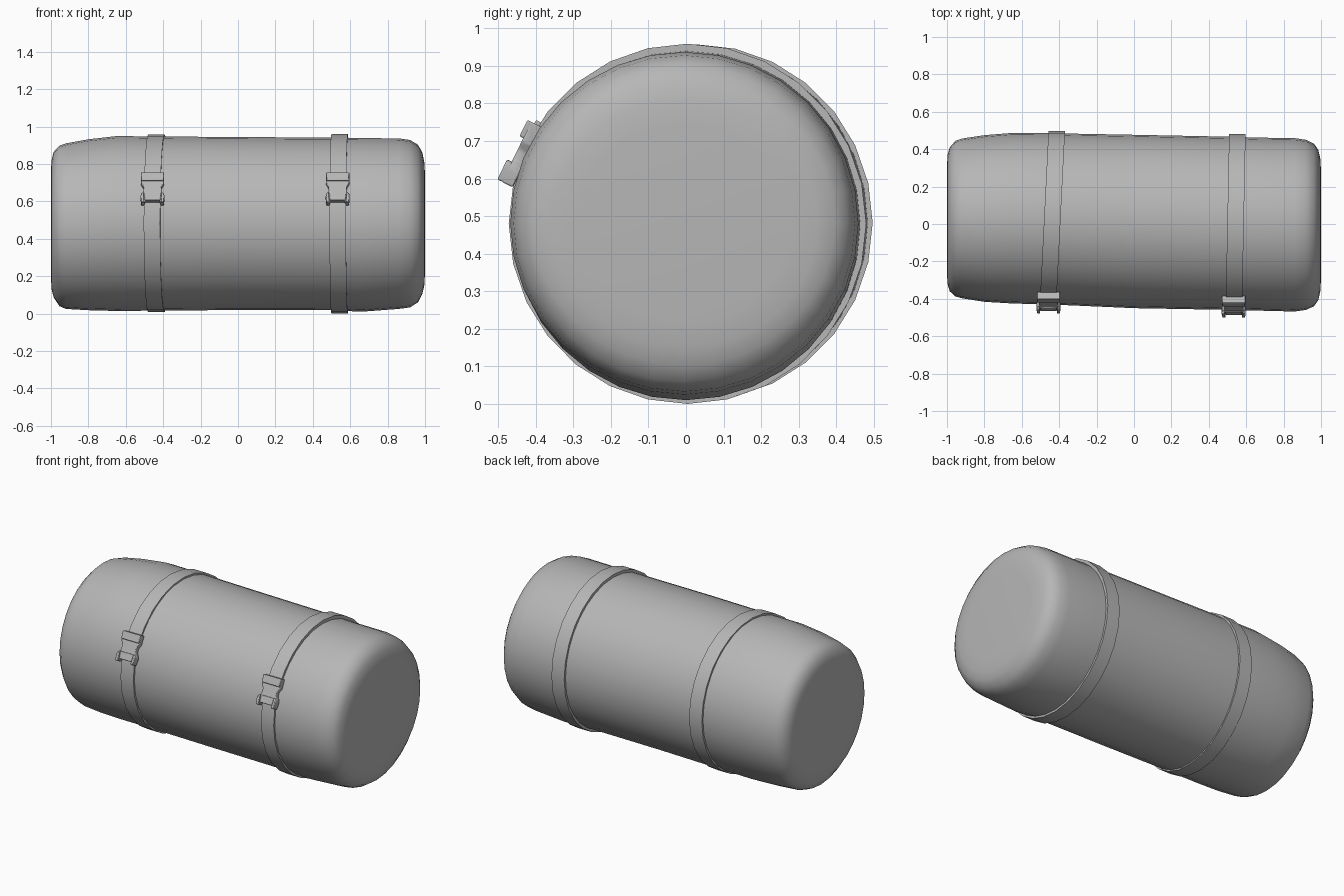
import bpy, bmesh, math
from mathutils import Matrix, Vector

if "Cube" in bpy.data.objects:
    bpy.data.objects.remove(bpy.data.objects["Cube"])

grey = bpy.data.materials.new("mid_grey")
grey.diffuse_color = (.47, .47, .47, 1)
grey.use_nodes = True
grey.node_tree.nodes["Principled BSDF"].inputs["Base Color"].default_value = grey.diffuse_color


def finish(name, bm, angle=40, bevel=0.0):
    bmesh.ops.recalc_face_normals(bm, faces=bm.faces)
    me = bpy.data.meshes.new(name)
    bm.to_mesh(me)
    bm.free()
    me.materials.append(grey)
    ob = bpy.data.objects.new(name, me)
    bpy.context.collection.objects.link(ob)
    if bevel:
        mod = ob.modifiers.new("Bevel", 'BEVEL')
        mod.width = bevel
        mod.segments = 2
    bpy.ops.object.select_all(action='DESELECT')
    ob.select_set(True)
    bpy.context.view_layer.objects.active = ob
    bpy.ops.object.shade_smooth_by_angle(angle=math.radians(angle))
    return ob


def ring(bm, n, x, cy, cz, ry, rz, slope=0.0):
    # ring around the x axis; slope leans it along y
    out = []
    for i in range(n):
        a = 2 * math.pi * i / n
        y = cy + ry * math.cos(a)
        out.append(bm.verts.new((x + slope * y, y, cz + rz * math.sin(a))))
    return out


def bridge(bm, a, b):
    n = len(a)
    for i in range(n):
        bm.faces.new((a[i], a[(i + 1) % n], b[(i + 1) % n], b[i]))


# Rolled body: x, y min, y max, z min, z max
stations = [
    (-1.000, -.26, .30, .20, .76), (-.997, -.32, .37, .13, .82),
    (-.985, -.36, .41, .085, .865), (-.955, -.387, .445, .04, .898),
    (-.92, -.397, .457, .025, .910), (-.80, -.416, .475, .018, .932),
    (-.65, -.425, .487, .014, .949), (-.43, -.431, .485, .016, .947),
    (.0, -.450, .477, .019, .944), (.50, -.459, .467, .018, .941),
    (.66, -.463, .462, .010, .938), (.86, -.468, .459, .025, .937),
    (.92, -.459, .450, .033, .928), (.962, -.440, .430, .060, .903),
    (.985, -.408, .397, .103, .863), (.996, -.36, .35, .15, .81),
    (1.00, -.29, .28, .22, .74)]
bm = bmesh.new()
rings = [ring(bm, 32, x, (y0 + y1) / 2, (z0 + z1) / 2, (y1 - y0) / 2, (z1 - z0) / 2)
         for x, y0, y1, z0, z1 in stations]
for a, b in zip(rings, rings[1:]):
    bridge(bm, a, b)
bm.faces.new(rings[0])
bm.faces.new(rings[-1])
finish("rolled_body", bm, 60)


# Straps: flat closed bands, slightly skewed
def strap(name, x, slope, cy, cz, ry, rz, half=.044, thick=.022):
    bm = bmesh.new()
    section = [(-half, 0), (half, 0), (half, -thick), (-half, -thick)]
    rs = [ring(bm, 28, x + dx, cy, cz, ry + dr, rz + dr, slope) for dx, dr in section]
    for i in range(4):
        bridge(bm, rs[i], rs[(i + 1) % 4])
    finish(name, bm, 40)


strap("left_strap", -.438, .05, .027, .4825, .470, .475)
strap("right_strap", .543, .02, .004, .4795, .476, .4795)


# Buckles: prisms in a local frame (u across, v along strap, w outwards)
def prism(bm, outline, w0, w1, mat):
    lo = [bm.verts.new(mat @ Vector((u, v, w0))) for u, v in outline]
    hi = [bm.verts.new(mat @ Vector((u, v, w1))) for u, v in outline]
    bm.faces.new(lo[::-1])
    bm.faces.new(hi)
    bridge(bm, lo, hi)


def mirrored(half):
    return half + [(-u, v) for u, v in reversed(half)]


def buckle(name, x, y, z):
    nrm = Vector((0, -.9, .436)).normalized()
    tan = Vector((0, .436, .9)).normalized()
    mat = Matrix.Translation((x, y, z)) @ Matrix(
        ((1, 0, 0), (0, tan.y, nrm.y), (0, tan.z, nrm.z))).to_4x4()
    bm = bmesh.new()
    # waisted plate with a notch at the lower end
    plate = mirrored([(.040, -.074), (.044, -.090), (.060, -.090), (.064, -.055),
                      (.062, -.036), (.050, -.022), (.048, .006), (.054, .018),
                      (.062, .030), (.062, .088)])
    prism(bm, plate, -.045, -.013, mat)
    # upper block, lower block and the two side prongs
    prism(bm, mirrored([(.060, .040), (.062, .088)]), -.042, -.002, mat)
    prism(bm, mirrored([(.042, -.074), (.046, -.03)]), -.04, -.007, mat)
    for s in (-1, 1):
        prism(bm, [(s * u, v) for u, v in
                   ((.044, -.089), (.060, -.089), (.064, -.055), (.061, -.037), (.048, -.028))],
              -.045, .001, mat)
    finish(name, bm, 40, .004)


buckle("left_buckle", -.457, -.440, .6775)
buckle("right_buckle", .533, -.4625, .6775)
